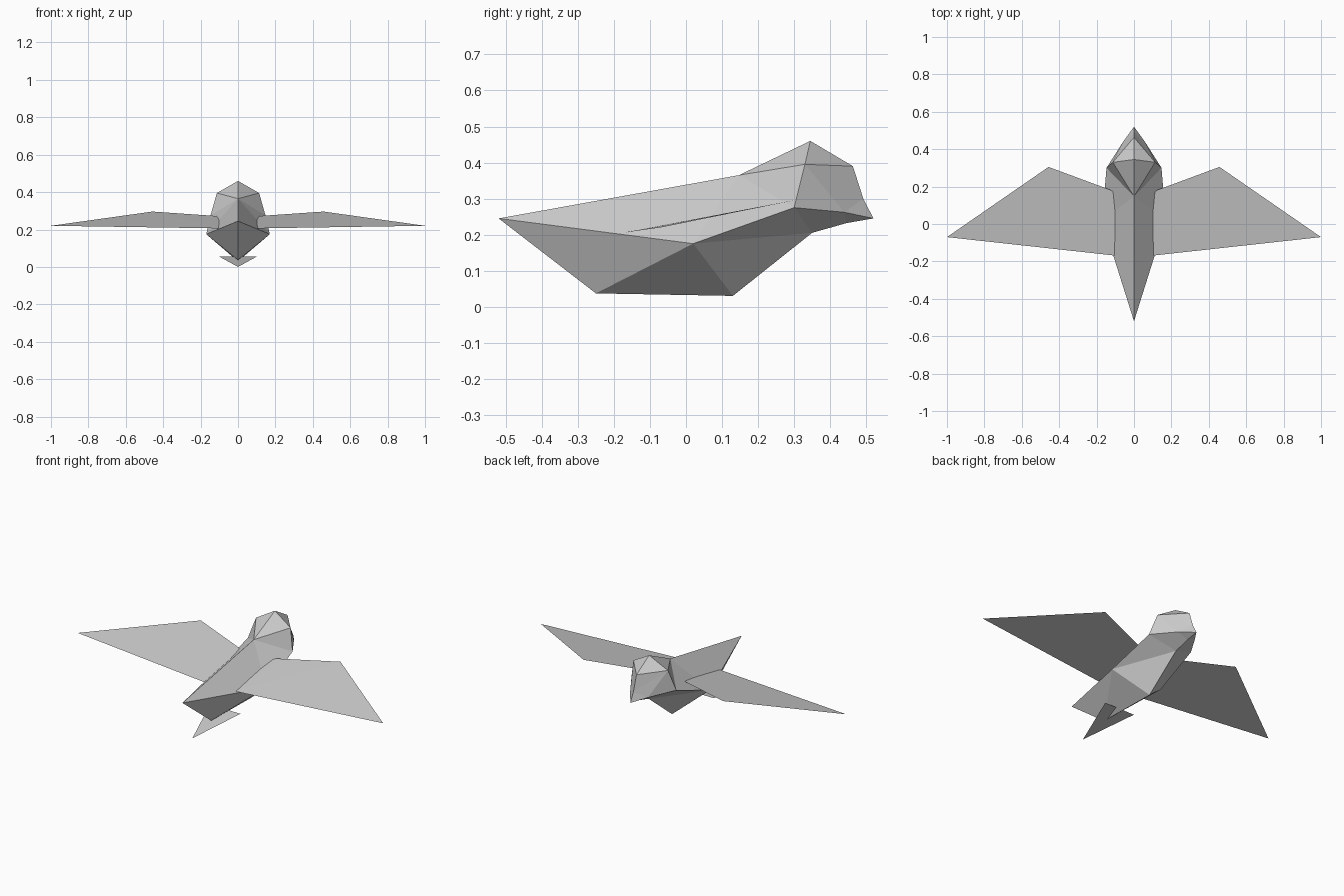
import bpy
import bmesh
from mathutils import Vector

# Remove the default object
cube = bpy.data.objects.get("Cube")
if cube:
    bpy.data.objects.remove(cube, do_unlink=True)

# Single plain grey
grey = bpy.data.materials.new("plain grey")
grey.use_nodes = True
tone = (0.6, 0.6, 0.6, 1)
grey.diffuse_color = tone
grey.node_tree.nodes["Principled BSDF"].inputs["Base Color"].default_value = tone


def build_part(name, points, faces, mirrored=False, closed=False):
    """Make a flat-shaded part from named points, optionally mirrored in x."""
    bm = bmesh.new()
    for side in ((1, -1) if mirrored else (1,)):
        verts = {key: bm.verts.new(Vector((co[0] * side, co[1], co[2])))
                 for key, co in points.items()}
        for face in faces:
            bm.faces.new([verts[key] for key in face.split()])
    bmesh.ops.remove_doubles(bm, verts=bm.verts, dist=0.0001)
    if closed:
        bmesh.ops.recalc_face_normals(bm, faces=bm.faces)
    else:
        # Thin sheets face upward
        for face in bm.faces:
            face.normal_update()
            if face.normal.z < 0:
                face.normal_flip()
    mesh = bpy.data.meshes.new(name)
    bm.to_mesh(mesh)
    bm.free()
    mesh.materials.append(grey)
    part = bpy.data.objects.new(name, mesh)
    bpy.context.scene.collection.objects.link(part)
    return part


# Body and head: one faceted half, mirrored across the centre line
body_points = {
    "rump": (0, -0.52, 0.245),
    "keel_rear": (0, -0.25, 0.037),
    "keel_front": (0, 0.13, 0.03),
    "flank": (0.17, 0.02, 0.175),
    "shoulder": (0.147, 0.3, 0.275),
    "nape": (0, 0.147, 0.365),
    "crown": (0, 0.345, 0.46),
    "temple": (0.113, 0.33, 0.395),
    "brow": (0, 0.463, 0.39),
    "bridge": (0, 0.492, 0.3),
    "beak": (0, 0.52, 0.245),
    "cheek": (0.058, 0.44, 0.262),
    "chin": (0, 0.445, 0.232),
    "throat": (0, 0.35, 0.205),
}
body_faces = [
    # Back and neck
    "rump nape flank", "nape shoulder flank", "nape temple shoulder",
    # Head and beak
    "nape crown temple", "crown brow temple", "temple brow bridge",
    "temple bridge cheek", "temple cheek shoulder", "bridge beak cheek",
    "cheek beak chin", "shoulder cheek throat", "cheek chin throat",
    # Belly
    "shoulder throat flank", "flank throat keel_front",
    "flank keel_front keel_rear", "flank keel_rear rump",
]
build_part("body", body_points, body_faces, mirrored=True, closed=True)

# Wings: thin sheets rooted inside the body
wing_points = {
    "root_rear": (0.09, -0.17, 0.206),
    "tip": (1, -0.07, 0.22),
    "bend": (0.457, 0.305, 0.296),
    "root_front": (0.125, 0.182, 0.273),
    "root_inner": (0.09, 0.155, 0.266),
}
build_part("wings", wing_points,
           ["root_rear tip bend", "root_rear bend root_front root_inner"],
           mirrored=True)

# Tail: a thin triangle sloping down under the body
tail_points = {
    "left": (0.1, -0.12, 0.055),
    "right": (-0.1, -0.12, 0.055),
    "end": (0, -0.427, 0),
}
build_part("tail", tail_points, ["left right end"])
